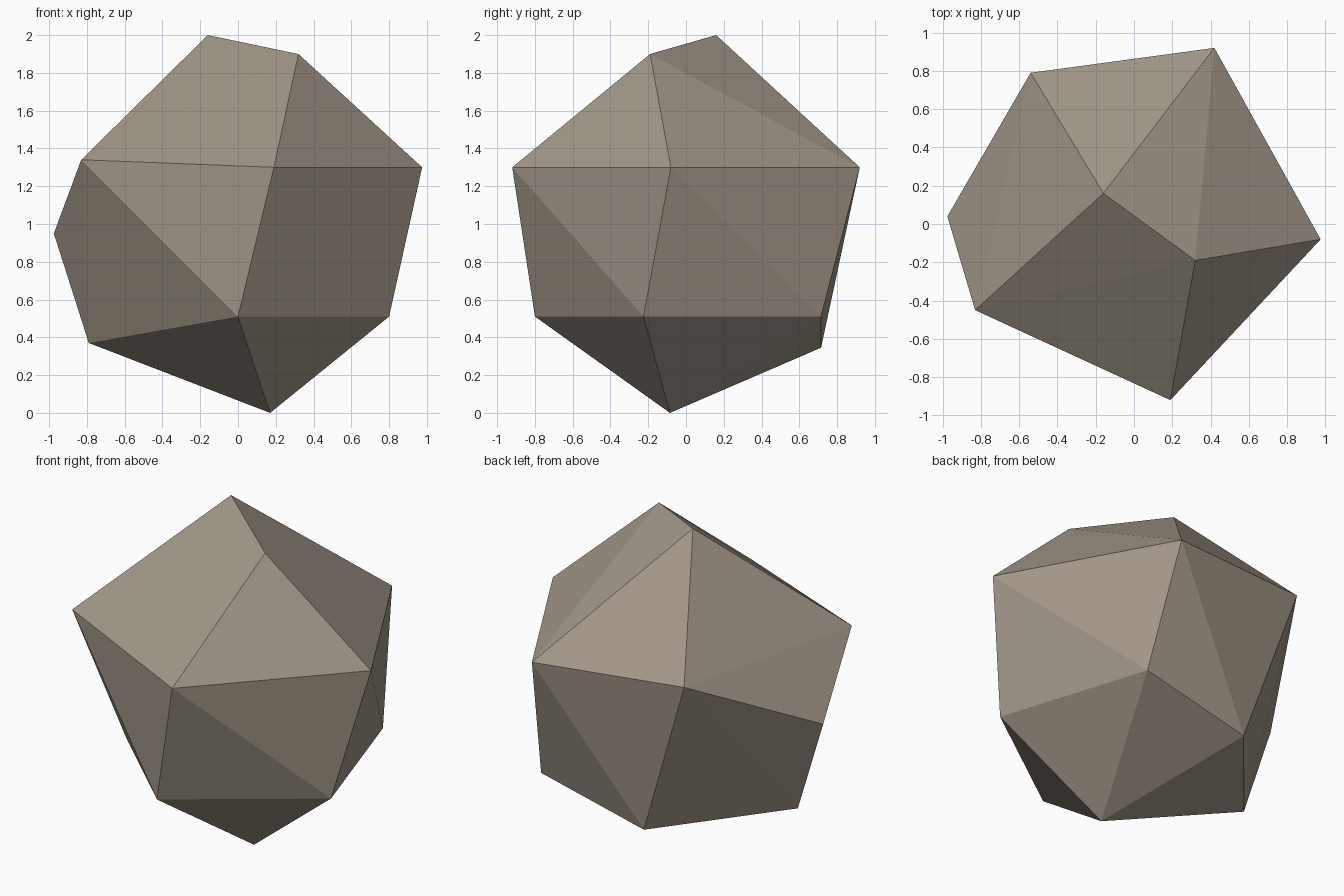
import bpy, bmesh

if "Cube" in bpy.data.objects:
    bpy.data.objects.remove(bpy.data.objects["Cube"])

# Stone colour
stone = bpy.data.materials.new("warm grey stone")
stone.diffuse_color = (0.36, 0.31, 0.25, 1.0)
stone.use_nodes = True
stone.node_tree.nodes["Principled BSDF"].inputs["Base Color"].default_value = stone.diffuse_color

# Corner points of the faceted rock, top to bottom
corners = [
    (-0.16, 0.16, 2.00), (0.32, -0.19, 1.90),                        # crown
    (0.42, 0.92, 1.30), (-0.54, 0.79, 1.35), (-0.83, -0.45, 1.34),   # upper ring
    (0.19, -0.92, 1.30), (0.975, -0.08, 1.30),
    (-0.975, 0.04, 0.95),                                            # left bulge
    (0.00, -0.80, 0.51), (0.80, -0.225, 0.51), (0.50, 0.715, 0.51),  # lower ring
    (-0.21, 0.715, 0.345), (-0.79, 0.025, 0.37),
    (0.17, -0.085, 0.00),                                            # foot
]

# Wrap the corners in a convex skin
bm = bmesh.new()
for c in corners:
    bm.verts.new(c)
bmesh.ops.convex_hull(bm, input=bm.verts[:])
bmesh.ops.recalc_face_normals(bm, faces=bm.faces[:])
for f in bm.faces:
    f.smooth = False

mesh = bpy.data.meshes.new("rock")
bm.to_mesh(mesh)
bm.free()
mesh.materials.append(stone)
rock = bpy.data.objects.new("rock", mesh)
bpy.context.collection.objects.link(rock)
